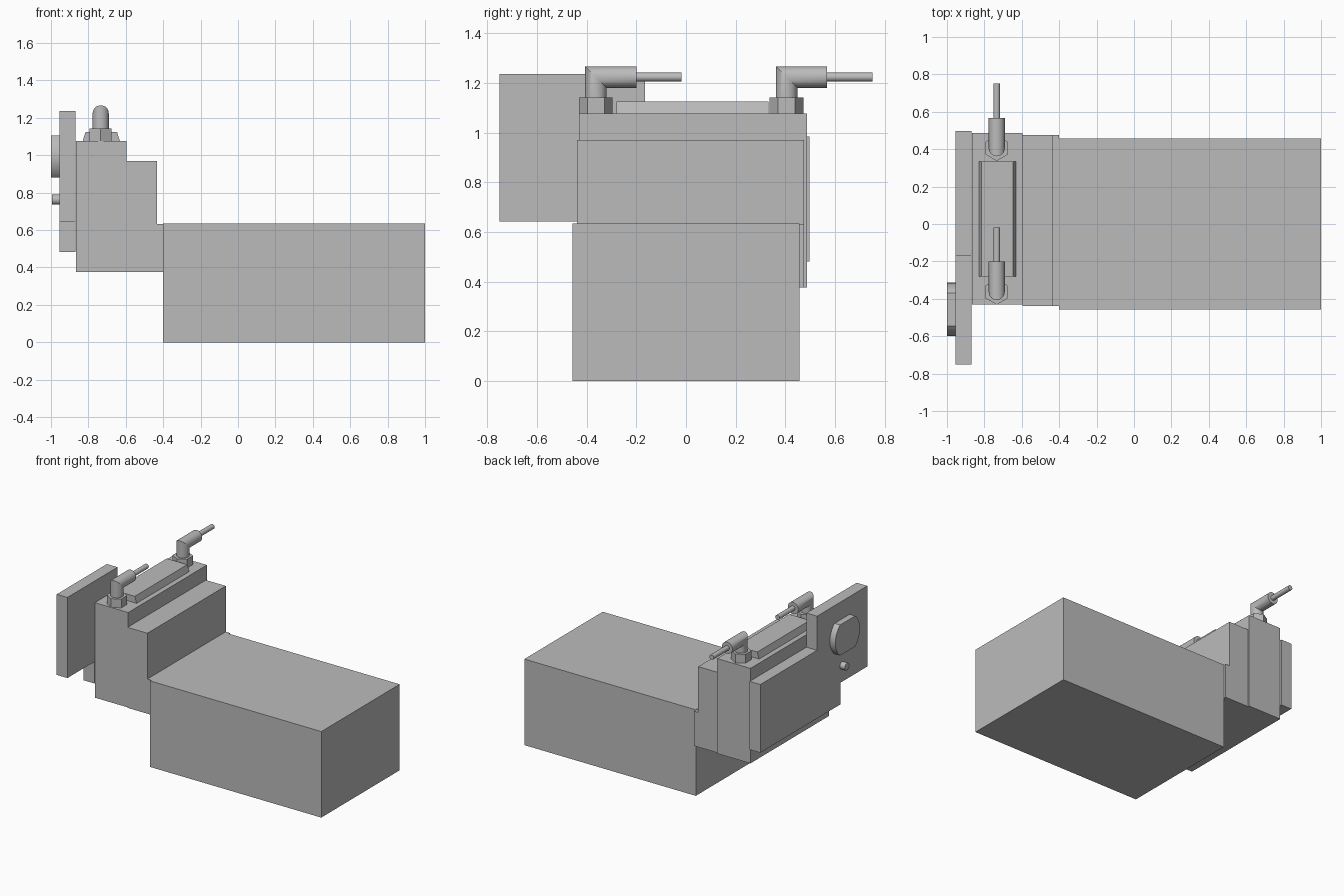
import bpy, bmesh
from math import cos, sin, pi, sqrt, asin, radians
from mathutils import Vector

if "Cube" in bpy.data.objects:
    bpy.data.objects.remove(bpy.data.objects["Cube"], do_unlink=True)

grey = bpy.data.materials.new("plain grey")
grey.use_nodes = True
grey.diffuse_color = (0.5, 0.5, 0.5, 1)
grey.node_tree.nodes["Principled BSDF"].inputs["Base Color"].default_value = (0.5, 0.5, 0.5, 1)


def loft(name, rings, smooth=False):
    """Skin a closed solid through rings of matching points."""
    bm = bmesh.new()
    loops = [[bm.verts.new(p) for p in ring] for ring in rings]
    n = len(loops[0])
    for a, b in zip(loops, loops[1:]):
        for i in range(n):
            j = (i + 1) % n
            bm.faces.new((a[i], a[j], b[j], b[i]))
    bm.faces.new(loops[0])
    bm.faces.new(loops[-1])
    bmesh.ops.recalc_face_normals(bm, faces=bm.faces)
    mesh = bpy.data.meshes.new(name)
    bm.to_mesh(mesh)
    bm.free()
    mesh.materials.append(grey)
    obj = bpy.data.objects.new(name, mesh)
    bpy.context.collection.objects.link(obj)
    if smooth:
        bpy.ops.object.select_all(action="DESELECT")
        obj.select_set(True)
        bpy.context.view_layer.objects.active = obj
        bpy.ops.object.shade_smooth_by_angle(angle=radians(30))
    return obj


def extrude_x(name, profile, x0, x1, smooth=False):
    return loft(name, [[(x, y, z) for y, z in profile] for x in (x0, x1)], smooth)


def extrude_y(name, profile, y0, y1):
    return loft(name, [[(x, y, z) for x, z in profile] for y in (y0, y1)])


def circle(r, n, start=0.0):
    return [(r * cos(start + 2 * pi * i / n), r * sin(start + 2 * pi * i / n)) for i in range(n)]


# Motor housing, stepped adapter and valve body
extrude_y("main_housing", [(-0.4, 0), (1, 0), (1, 0.635), (-0.4, 0.635)], -0.457, 0.457)
extrude_y("stepped_adapter", [(-0.595, 0.376), (-0.4, 0.376), (-0.4, 0.632),
                              (-0.433, 0.632), (-0.433, 0.97), (-0.595, 0.97)], -0.438, 0.476)
extrude_y("upright_body", [(-0.867, 0.376), (-0.595, 0.376), (-0.595, 1.077), (-0.867, 1.077)],
          -0.431, 0.487)

# Stepped mounting plate
extrude_x("mounting_plate", [(-0.75, 0.642), (-0.435, 0.642), (-0.435, 0.482), (0.497, 0.482),
                             (0.497, 0.985), (-0.165, 0.985), (-0.165, 1.237), (-0.75, 1.237)],
          -0.955, -0.868)

# Round boss with flat top and bottom
R, H, CY, CZ = 0.143, 0.113, -0.457, 0.993
limit = asin(H / R)
boss = []
for side in (0, pi):
    for i in range(17):
        a = side - limit + 2 * limit * i / 16
        boss.append((CY + R * cos(a), CZ + R * sin(a)))
extrude_x("flatted_boss", boss, -1.0, -0.955, True)
extrude_x("locating_pin", [(CY + u, 0.763 + v) for u, v in circle(0.027, 24)],
          -0.995, -0.955, True)

# Sloped strip on top
extrude_y("top_strip", [(-0.83, 1.077), (-0.632, 1.077), (-0.647, 1.125), (-0.815, 1.125)],
          -0.28, 0.333)

# Two elbow connectors with hex nuts and cables
X, AXIS_Z, r = -0.734, 1.224, 0.043
for label, y in (("front", -0.363), ("rear", 0.405)):
    loft(label + "_hex_nut", [[(X + u, y + v, z) for u, v in circle(0.068, 6, pi / 2)]
                              for z in (1.077, 1.142)])
    ring = circle(r, 32)
    loft(label + "_elbow", [
        [(X + u, y + v, 1.14) for u, v in ring],
        [(X + u, y + v, AXIS_Z - v) for u, v in ring],
        [(X + u, y + 0.163, AXIS_Z - v) for u, v in ring]], True)
    loft(label + "_cable", [[(X + u, y + d, AXIS_Z + v) for u, v in circle(0.018, 20)]
                            for d in (0.16, 0.345)], True)
